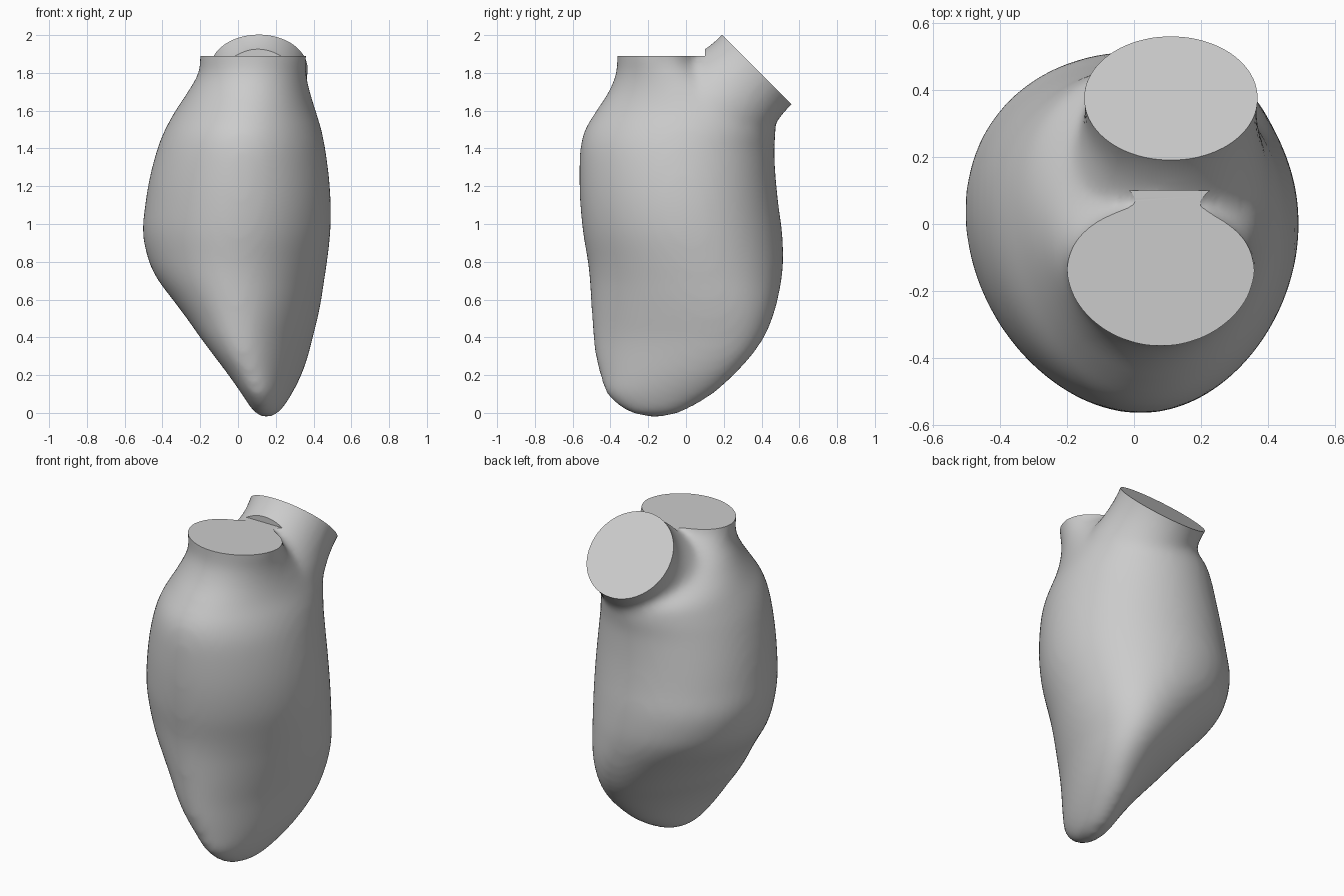
import bpy
import bmesh
from math import cos, sin, pi
from mathutils import Vector, Matrix

if "Cube" in bpy.data.objects:
    bpy.data.objects.remove(bpy.data.objects["Cube"])

SIDES = 64
grey = bpy.data.materials.new("light grey")
grey.use_nodes = True
grey.diffuse_color = (0.6, 0.6, 0.6, 1)
grey.node_tree.nodes["Principled BSDF"].inputs["Base Color"].default_value = (0.6, 0.6, 0.6, 1)


def make_object(name, bm):
    bmesh.ops.recalc_face_normals(bm, faces=bm.faces)
    mesh = bpy.data.meshes.new(name)
    bm.to_mesh(mesh)
    bm.free()
    obj = bpy.data.objects.new(name, mesh)
    bpy.context.scene.collection.objects.link(obj)
    return obj


def add_loft(bm, rings, egg=0):
    """Skin a closed tube through rings of (centre, first radius vector, second radius vector)."""
    loops = []
    for centre, u, v in rings:
        angles = [2 * pi * i / SIDES for i in range(SIDES)]
        loops.append([bm.verts.new(centre + u * cos(a) * (1 + egg * sin(a)) + v * sin(a))
                      for a in angles])
    for low, high in zip(loops, loops[1:]):
        for i in range(SIDES):
            j = (i + 1) % SIDES
            bm.faces.new((low[i], low[j], high[j], high[i]))
    bm.faces.new(loops[0][::-1])
    bm.faces.new(loops[-1])


def refine(rows, steps=5):
    """Put a smooth curve through table rows."""
    rows = [Vector(r) for r in rows]
    result = []
    for i in range(len(rows) - 1):
        a, b = rows[i], rows[i + 1]
        ta = (b - rows[max(i - 1, 0)]) / 2
        tb = (rows[min(i + 2, len(rows) - 1)] - a) / 2
        for k in range(steps):
            t = k / steps
            s = t * t * (3 - 2 * t)
            result.append(a * (1 - s) + b * s + ta * t * (1 - t) ** 2 - tb * t * t * (1 - t))
    return result + [rows[-1]]


def box_cutter(name, matrix):
    bm = bmesh.new()
    bmesh.ops.create_cube(bm, size=1, matrix=matrix)
    cutter = make_object(name, bm)
    cutter.hide_render = True
    return cutter


# Chamber: height, left and right edge, front and back edge, diagonal lean
sections = [
    (-.02, .12, .18, -.22, -.11, .3),
    (.01, .08, .225, -.32, -.01, .34),
    (.1, .02, .285, -.425, .14, .4),
    (.2, -.05, .335, -.46, .25, .42),
    (.3, -.125, .37, -.485, .34, .4),
    (.4, -.2, .395, -.495, .41, .33),
    (.5, -.27, .42, -.5, .455, .25),
    (.6, -.345, .44, -.505, .485, .17),
    (.7, -.42, .455, -.51, .505, .09),
    (.8, -.47, .47, -.52, .515, .03),
    (.95, -.502, .487, -.545, .51, -.02),
    (1.1, -.49, .49, -.56, .49, -.03),
    (1.25, -.465, .48, -.565, .475, -.03),
    (1.4, -.425, .46, -.56, .468, -.02),
    (1.5, -.385, .44, -.535, .475, 0),
    (1.6, -.33, .41, -.475, .45, 0),
    (1.7, -.265, .38, -.41, .29, 0),
    (1.8, -.21, .36, -.37, .13, 0),
    (1.89, -.2, .36, -.365, .05, 0),
    (2.0, -.2, .36, -.365, .05, 0),
]
rings = []
for z, left, right, front, back, lean in refine(sections):
    rx, ry = (right - left) / 2, (back - front) / 2
    rings.append((Vector(((left + right) / 2, (front + back) / 2, z)),
                  Vector((rx, ry * lean, 0)),
                  Vector((0, ry * (1 - lean * lean) ** .5, 0))))
bm = bmesh.new()
add_loft(bm, rings, egg=.09)

# Slanted rear neck: distance along its axis, sideways centre, width and depth radius
axis = Vector((0, 1, 1)).normalized()
across = Vector((0, -1, 1)).normalized()
mouth = Vector((.11, .375, 1.818))
neck = [(-.6, .02, .39, .34), (-.45, .04, .37, .345), (-.3, .08, .32, .315), (-.2, .1, .28, .288),
        (-.1, .11, .258, .268), (0, .11, .26, .262), (.1, .11, .275, .275)]
add_loft(bm, [(Vector((x, mouth.y, mouth.z)) + axis * d, Vector((w, 0, 0)), across * r)
              for d, x, w, r in refine(neck)])

# Saddle between the two necks: distance back, height of its crest
crest = [(-.15, 1.85), (.05, 1.88), (.12, 1.91), (.2, 1.94)]
add_loft(bm, [(Vector((.1, y, z - .24)), Vector((.25, 0, 0)), Vector((0, 0, .24)))
              for y, z in crest])
ventricle = make_object("ventricle", bm)

# Fuse the parts and soften the joins
remesh = ventricle.modifiers.new("fuse", "REMESH")
remesh.mode = "VOXEL"
remesh.voxel_size = .02
smooth = ventricle.modifiers.new("soften", "SMOOTH")
smooth.factor = .5
smooth.iterations = 20

# Trim both openings flat
top_cutter = box_cutter("top_cutter", Matrix.Translation((0, -.4, 2.39)) @ Matrix.Diagonal((3, 1, 1, 1)))
rear_cutter = box_cutter("rear_cutter", Matrix.Translation(mouth + axis * .5)
                         @ Matrix.Rotation(-pi / 4, 4, "X") @ Matrix.Diagonal((2, 2, 1, 1)))
for cutter in (top_cutter, rear_cutter):
    trim = ventricle.modifiers.new("trim", "BOOLEAN")
    trim.operation = "DIFFERENCE"
    trim.solver = "EXACT"
    trim.object = cutter

# Bake the result and remove the cutters
graph = bpy.context.evaluated_depsgraph_get()
baked = bpy.data.meshes.new_from_object(ventricle.evaluated_get(graph))
ventricle.modifiers.clear()
ventricle.data = baked
for cutter in (top_cutter, rear_cutter):
    bpy.data.objects.remove(cutter)
baked.materials.clear()
baked.materials.append(grey)

bpy.ops.object.select_all(action="DESELECT")
ventricle.select_set(True)
bpy.context.view_layer.objects.active = ventricle
bpy.ops.object.shade_smooth_by_angle(angle=pi / 6)
